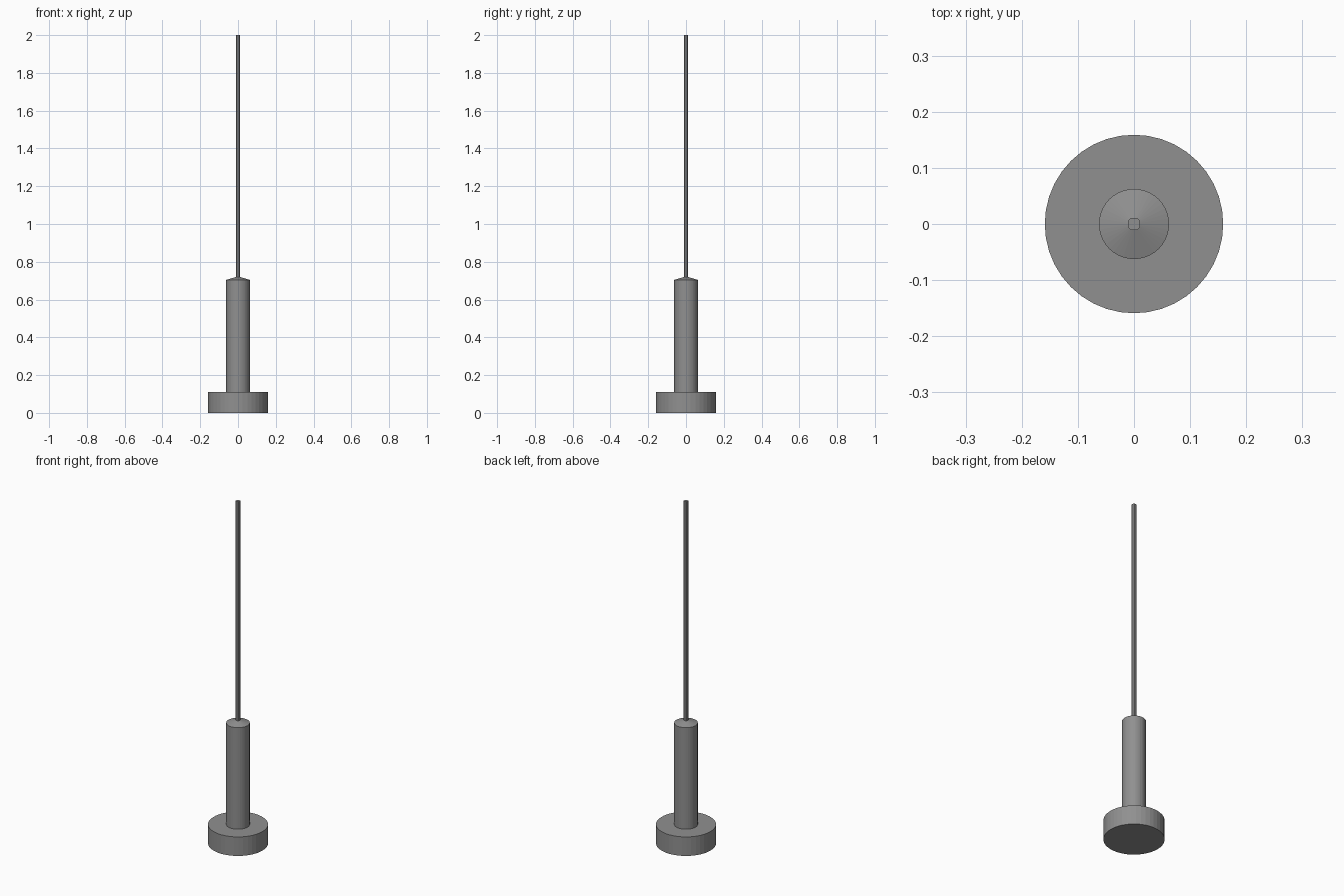
import bpy, bmesh
from math import cos, sin, pi

if "Cube" in bpy.data.objects:
    bpy.data.objects.remove(bpy.data.objects["Cube"])

# Dark grey for every part
dark = bpy.data.materials.new("dark_grey")
dark.diffuse_color = (0.28, 0.28, 0.28, 1.0)
dark.use_nodes = True
dark.node_tree.nodes["Principled BSDF"].inputs["Base Color"].default_value = dark.diffuse_color


def circle(sides):
    return [(cos(2 * pi * i / sides), sin(2 * pi * i / sides)) for i in range(sides)]


def stack(name, section, profile):
    """Closed solid: a unit cross-section scaled to each (radius, z) ring."""
    n = len(section)
    bm = bmesh.new()
    rings = [[bm.verts.new((r * x, r * y, z)) for x, y in section] for r, z in profile]
    for a, b in zip(rings, rings[1:]):
        for i in range(n):
            j = (i + 1) % n
            bm.faces.new((a[i], a[j], b[j], b[i]))
    bm.faces.new(rings[0][::-1])
    bm.faces.new(rings[-1])
    mesh = bpy.data.meshes.new(name)
    bm.to_mesh(mesh)
    bm.free()
    mesh.materials.append(dark)
    obj = bpy.data.objects.new(name, mesh)
    bpy.context.collection.objects.link(obj)
    return obj


# Round foot
stack("base", circle(40), [(0.159, 0.0), (0.159, 0.111)])

# Thick lower tube with a shallow conical cap
stack("sleeve", circle(40), [(0.0625, 0.111), (0.0625, 0.704), (0.01, 0.72)])

# Thin whip rod: a square with cut corners
c = 0.6
cut_square = [(1, -c), (1, c), (c, 1), (-c, 1), (-1, c), (-1, -c), (-c, -1), (c, -1)]
stack("rod", cut_square, [(0.0105, 0.715), (0.0105, 2.0)])
